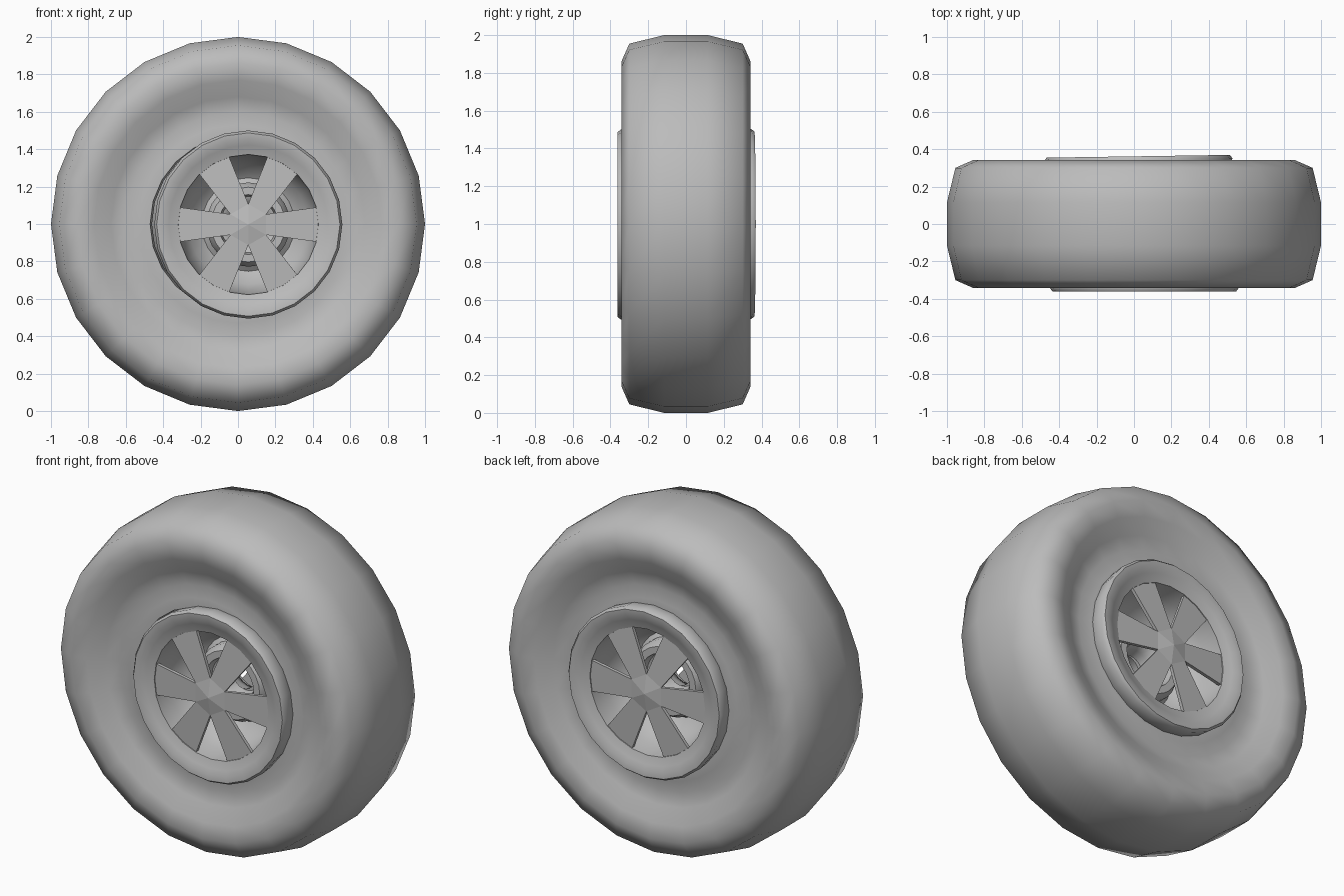
import bpy, bmesh, math
from mathutils import Matrix

cube = bpy.data.objects.get("Cube")
if cube:
    bpy.data.objects.remove(cube, do_unlink=True)

grey = bpy.data.materials.new("mid_grey")
grey.use_nodes = True
colour = (0.5, 0.5, 0.5, 1)
grey.diffuse_color = colour
grey.node_tree.nodes["Principled BSDF"].inputs["Base Color"].default_value = colour

SIDES = 24


def finish(bm, name, matrix, angle=None):
    bmesh.ops.recalc_face_normals(bm, faces=bm.faces)
    mesh = bpy.data.meshes.new(name)
    bm.to_mesh(mesh)
    bm.free()
    mesh.materials.append(grey)
    obj = bpy.data.objects.new(name, mesh)
    obj.matrix_world = matrix
    bpy.context.collection.objects.link(obj)
    if angle:
        bpy.ops.object.select_all(action='DESELECT')
        obj.select_set(True)
        bpy.context.view_layer.objects.active = obj
        bpy.ops.object.shade_smooth_by_angle(angle=math.radians(angle))
    return obj


def lathe(name, profile, matrix, angle):
    """Spin a closed (radius, y) profile around the y axis."""
    bm = bmesh.new()
    verts = [bm.verts.new((r, y, 0)) for r, y in profile]
    edges = [bm.edges.new((v, verts[i - 1])) for i, v in enumerate(verts)]
    bmesh.ops.spin(bm, geom=verts + edges, cent=(0, 0, 0), axis=(0, 1, 0),
                   angle=math.tau, steps=SIDES, use_merge=True)
    bmesh.ops.remove_doubles(bm, verts=bm.verts, dist=0.0005)
    return finish(bm, name, matrix, angle)


def spoke_disc(name, matrix):
    """Six flaring spokes around a shallow raised hub."""
    bm = bmesh.new()

    def vert(radius, degrees, y):
        a = math.radians(degrees)
        return bm.verts.new((radius * math.cos(a), y, radius * math.sin(a)))

    centre = vert(0, 0, -0.36)
    corners = [vert(0.11, 60 * i + 30, -0.34) for i in range(6)]
    for i in range(6):
        before, after = corners[i - 1], corners[i]
        bm.faces.new((centre, before, after))
        low = vert(0.385, 60 * i - 14, -0.325)
        high = vert(0.385, 60 * i + 14, -0.325)
        bm.faces.new((before, low, high, after))
    bmesh.ops.recalc_face_normals(bm, faces=bm.faces)
    bmesh.ops.solidify(bm, geom=bm.faces[:], thickness=0.02)
    return finish(bm, name, matrix)


# Tyre with rounded shoulders and dished side walls
half = [(1.0, 0.115), (0.955, 0.3), (0.86, 0.342), (0.77, 0.325),
        (0.68, 0.275), (0.6, 0.255), (0.53, 0.27), (0.47, 0.27), (0.46, 0.2)]
tyre = half + [(r, -y) for r, y in reversed(half)]
lathe("tyre", tyre, Matrix.Translation((0, 0, 1)), 60)

# Rim: flange, lip, inner funnel and stepped bearing with an open bore
rim = [(0.465, -0.2), (0.495, -0.27), (0.503, -0.345), (0.49, -0.362),
       (0.455, -0.36), (0.425, -0.345), (0.375, -0.33),
       (0.365, -0.22), (0.32, -0.1), (0.25, -0.05), (0.225, -0.07),
       (0.225, -0.12), (0.2, -0.16), (0.16, -0.16), (0.15, -0.11),
       (0.12, -0.1), (0.1, -0.05), (0.09, 0), (0.4, 0)]

front = Matrix.Translation((0.055, 0, 0.997))
back = Matrix.Translation((0.028, 0, 1)) @ Matrix.Rotation(math.pi + 0.015, 4, 'Z')
for side, matrix in (("front", front), ("back", back)):
    lathe(side + "_rim", rim, matrix, 50)
    spoke_disc(side + "_spokes", matrix)
